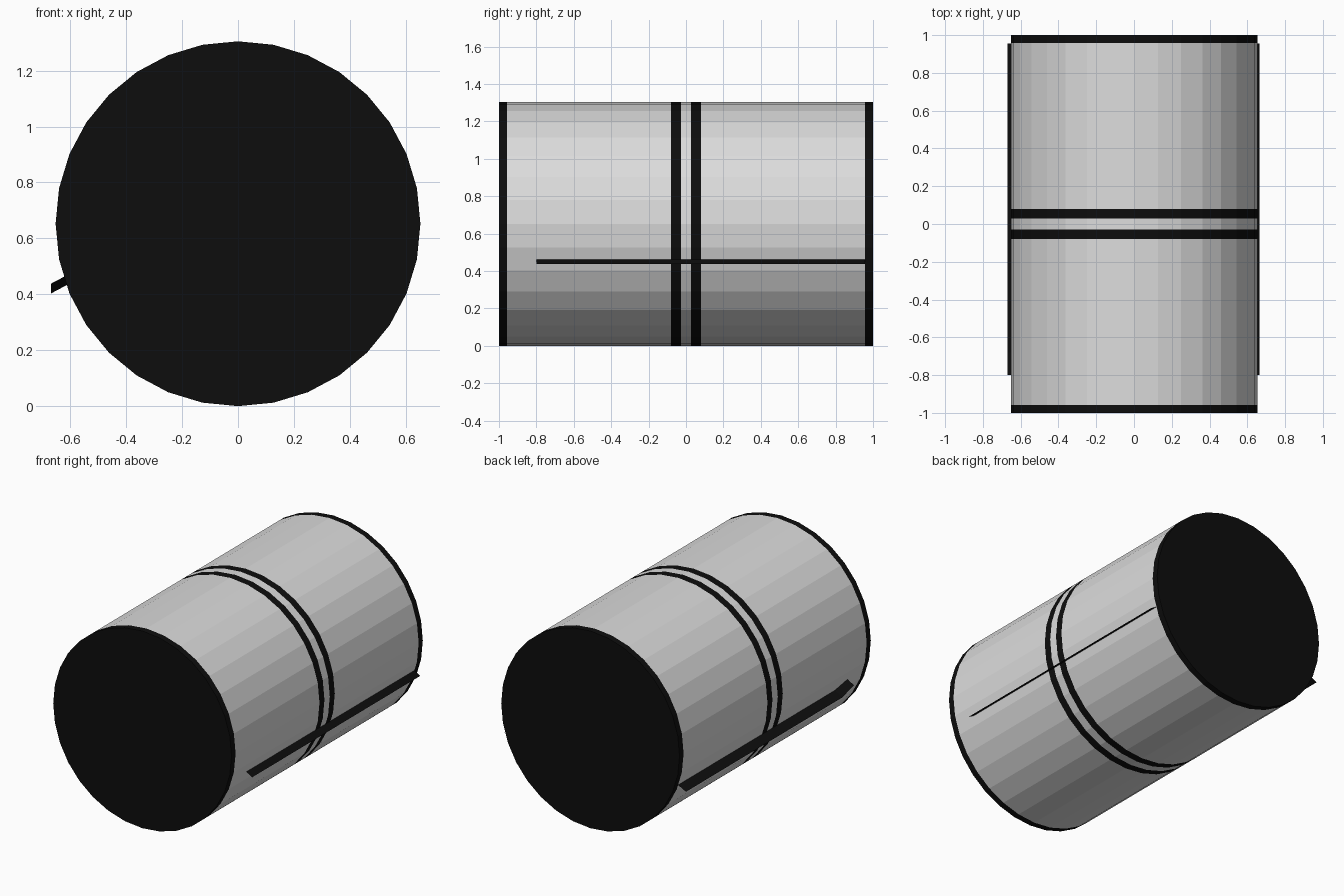
import bpy, bmesh, math

if "Cube" in bpy.data.objects:
    bpy.data.objects.remove(bpy.data.objects["Cube"])

R, SIDES = 0.6525, 32


def material(name, value):
    m = bpy.data.materials.new(name)
    m.diffuse_color = (value, value, value, 1)
    m.use_nodes = True
    m.node_tree.nodes["Principled BSDF"].inputs["Base Color"].default_value = m.diffuse_color
    return m


grey = material("light grey", 0.72)
black = material("black", 0.004)


def add_object(name, bm, mats):
    me = bpy.data.meshes.new(name)
    bm.to_mesh(me)
    bm.free()
    for m in mats:
        me.materials.append(m)
    ob = bpy.data.objects.new(name, me)
    bpy.context.collection.objects.link(ob)
    return ob


# Drum: one faceted cylinder along y, cut into bands that alternate in colour
stations = [-1, -0.957, -0.08, -0.028, 0.028, 0.08, 0.957, 1]
bm = bmesh.new()
rings = []
for y in stations:
    rings.append([bm.verts.new((R * math.sin(2 * math.pi * i / SIDES), y,
                                R + R * math.cos(2 * math.pi * i / SIDES)))
                  for i in range(SIDES)])
for b, (r0, r1) in enumerate(zip(rings, rings[1:])):
    for i in range(SIDES):
        j = (i + 1) % SIDES
        f = bm.faces.new((r0[i], r0[j], r1[j], r1[i]))
        f.material_index = 1 if b % 2 == 0 else 0   # end rims and middle rings
for ring in (rings[0], rings[-1]):
    bm.faces.new(ring).material_index = 1           # black end discs
bmesh.ops.recalc_face_normals(bm, faces=bm.faces)
add_object("drum", bm, [grey, black])


# Side fins: thin sloping sheets along each flank
def fin(name, side, outer, path):
    bm = bmesh.new()
    pairs = [(bm.verts.new((side * 0.605, y, 0.472 + dz)),
              bm.verts.new((side * outer, y, 0.438 + dz))) for y, dz in path]
    for (a, b), (c, d) in zip(pairs, pairs[1:]):
        f = bm.faces.new((a, b, d, c))
        f.normal_update()
        if f.normal.z < 0:
            f.normal_flip()
    add_object(name, bm, [black])


fin("right_fin", 1, 0.664, [(-0.8, 0), (0.956, 0)])
# the left fin has a raised front tip
fin("left_fin", -1, 0.669, [(-0.8, 0), (-0.68, -0.035), (0.956, -0.035)])
